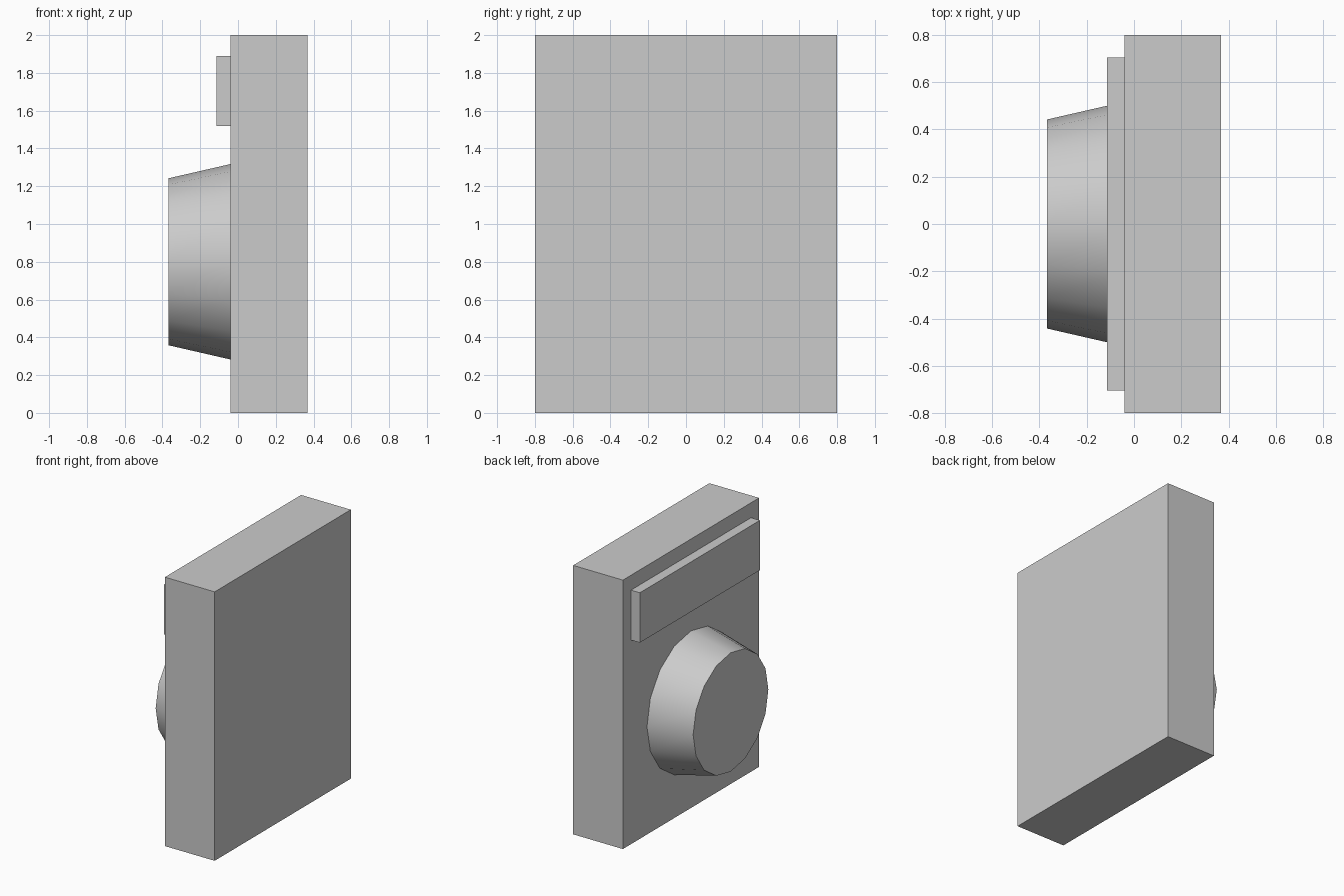
import bpy
import math

if "Cube" in bpy.data.objects:
    bpy.data.objects.remove(bpy.data.objects["Cube"])


def box(name, x, y, z):
    """Box spanning the given (min, max) ranges."""
    spans = (x, y, z)
    bpy.ops.mesh.primitive_cube_add(size=1, location=[(a + b) / 2 for a, b in spans])
    ob = bpy.context.object
    ob.name = name
    ob.scale = [b - a for a, b in spans]
    bpy.ops.object.transform_apply(location=False, rotation=False, scale=True)
    return ob


BODY_BACK, BODY_FACE = 0.368, -0.041
STRIP_FACE, DRUM_FACE = -0.114, -0.368

# Main slab
box("body", (BODY_FACE, BODY_BACK), (-0.8, 0.8), (0, 2))

# Raised panel near the top of the left face
box("panel_strip", (STRIP_FACE, BODY_FACE), (-0.705, 0.705), (1.518, 1.889))

# Tapered round drum pointing along -x
bpy.ops.mesh.primitive_cone_add(
    vertices=16, radius1=0.517, radius2=0.442, depth=BODY_FACE - DRUM_FACE,
    location=((BODY_FACE + DRUM_FACE) / 2, 0, 0.8),
    rotation=(0, -math.pi / 2, 0))
bpy.context.object.name = "round_drum"
bpy.ops.object.transform_apply(location=False, rotation=True, scale=False)
bpy.ops.object.shade_smooth_by_angle(angle=math.radians(30))
